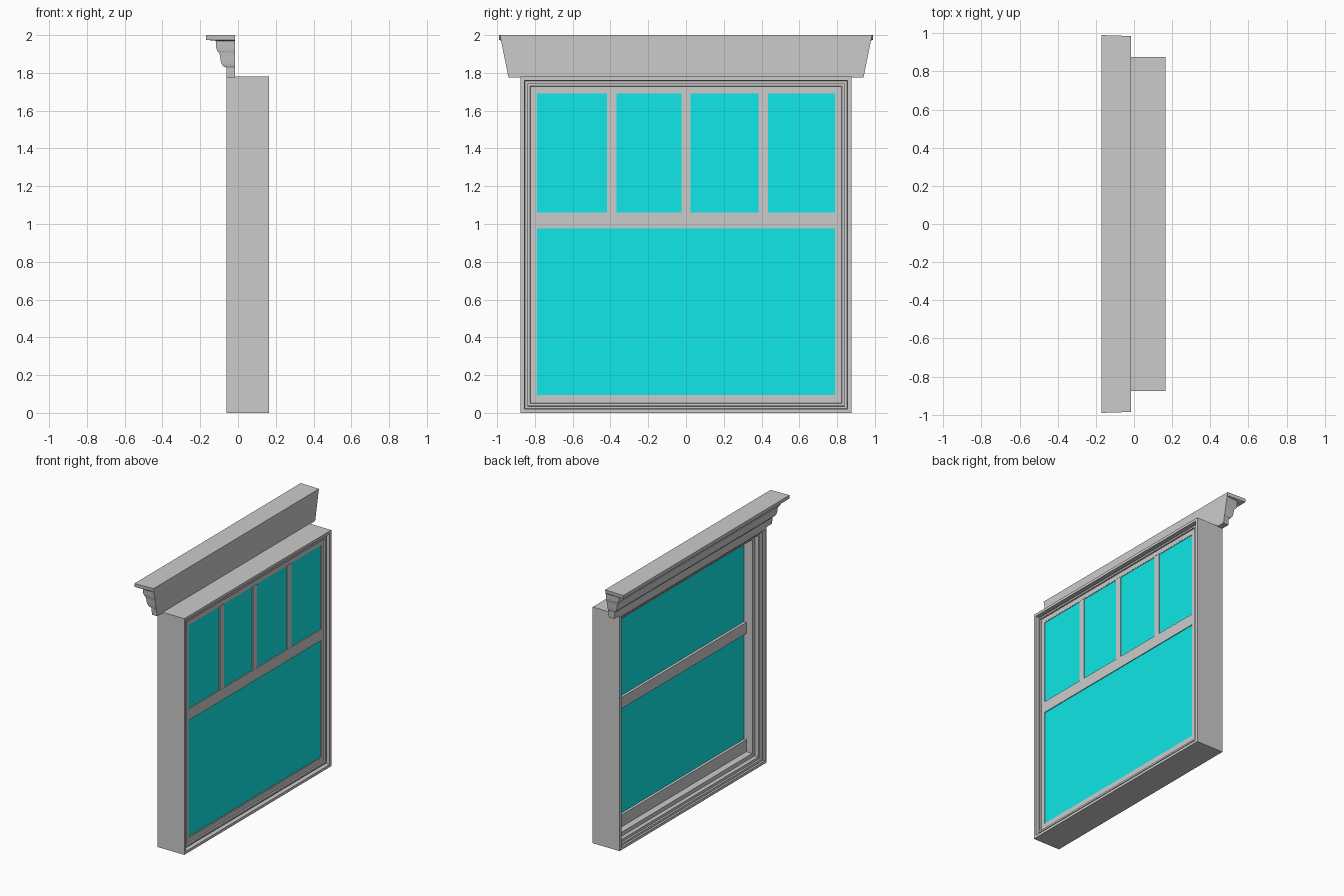
import bpy, bmesh

if "Cube" in bpy.data.objects:
    bpy.data.objects.remove(bpy.data.objects["Cube"])

glass_mat = bpy.data.materials.new("glass_cyan")
glass_mat.diffuse_color = (0.005, 0.8, 0.8, 1)
glass_mat.use_nodes = True
glass_mat.node_tree.nodes["Principled BSDF"].inputs["Base Color"].default_value = glass_mat.diffuse_color


def make(name, verts, faces, mat=None):
    me = bpy.data.meshes.new(name)
    me.from_pydata(verts, [], faces)
    bm = bmesh.new()
    bm.from_mesh(me)
    bmesh.ops.recalc_face_normals(bm, faces=bm.faces)
    bm.to_mesh(me)
    bm.free()
    ob = bpy.data.objects.new(name, me)
    bpy.context.collection.objects.link(ob)
    if mat:
        me.materials.append(mat)
    return ob


def box(name, x, y, z, mat=None):
    v = [(a, b, c) for a in x for b in y for c in z]
    f = [(0, 1, 3, 2), (4, 6, 7, 5), (0, 4, 5, 1), (2, 3, 7, 6), (0, 2, 6, 4), (1, 5, 7, 3)]
    return make(name, v, f, mat)


# Mitred frame: stepped section (inset from outer edge, x) swept round the rectangle
W, H = 0.875, 1.78
section = [(0, -.06), (0, .165), (.02, .165), (.022, .135), (.035, .135), (.037, .15),
           (.05, .15), (.052, .14), (.085, .14), (.085, 0), (.055, 0), (.055, -.03),
           (.035, -.03), (.035, -.045), (.02, -.045), (.02, -.06)]
n = len(section)
verts = []
for sy, top in ((-1, 0), (1, 0), (1, 1), (-1, 1)):
    for d, x in section:
        verts.append((x, sy * (W - d), H - d if top else d))
faces = [(c * n + i, c * n + (i + 1) % n, (c + 1) % 4 * n + (i + 1) % n, (c + 1) % 4 * n + i)
         for c in range(4) for i in range(n)]
make("window_frame", verts, faces)

# Glass pane
box("glass", (.07, .136), (-.79, .79), (.095, 1.69), glass_mat)

# Inner sash edging around the glass
box("sash_edge_bottom", (.07, .139), (-.8, .8), (.08, .095))
box("sash_edge_top", (.07, .139), (-.8, .8), (1.69, 1.70))

# Rails
box("middle_rail", (.05, .142), (-.79, .79), (.975, 1.06))
box("bottom_rail", (.05, .10), (-.79, .79), (.075, .175))

# Upper glazing bars, on the one side only
for i, y in enumerate((-.393, 0, .41)):
    box(f"glazing_bar_{i + 1}", (.125, .141), (y - .025, y + .025), (1.06, 1.69))

# Crown moulding with returned ends that taper inward toward the bottom
prof = [(-.17, 2), (-.17, 1.975), (-.118, 1.97), (-.115, 1.93), (-.11, 1.917), (-.1, 1.907),
        (-.095, 1.89), (-.092, 1.865), (-.085, 1.845), (-.075, 1.833), (-.062, 1.828),
        (-.06, 1.775)]
m = len(prof)
verts = []
for s in (-1, 1):
    verts += [(x, s * (.94 + (-x - .06) * .455), z) for x, z in prof]
    verts += [(-.015, s * (.94 + (z - 1.775) * .2), z) for x, z in prof]
faces = []
for i in range(m - 1):
    faces.append((i, i + 1, 2 * m + i + 1, 2 * m + i))
    for o in (0, 2 * m):
        faces.append((o + i, o + i + 1, o + m + i + 1, o + m + i))
    faces.append((m + i, m + i + 1, 3 * m + i + 1, 3 * m + i))
for i in (0, m - 1):
    faces.append((i, m + i, 3 * m + i, 2 * m + i))
crown = make("crown_moulding", verts, faces)
bm = bmesh.new()
bm.from_mesh(crown.data)
bmesh.ops.remove_doubles(bm, verts=bm.verts, dist=1e-5)
bmesh.ops.dissolve_limit(bm, angle_limit=0.01, verts=bm.verts, edges=bm.edges)
bm.to_mesh(crown.data)
bm.free()
